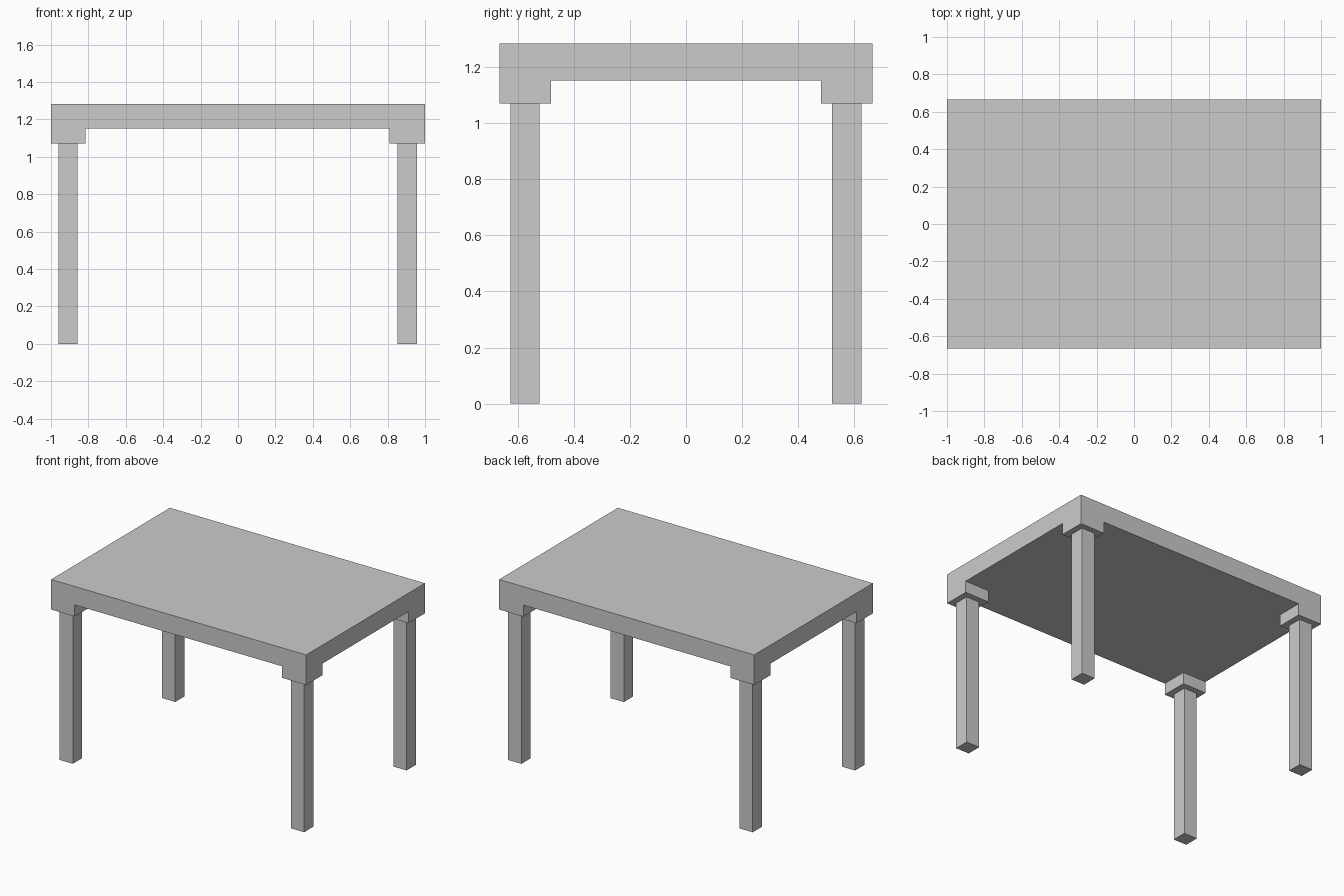
import bpy, bmesh
from mathutils import Vector

if "Cube" in bpy.data.objects:
    bpy.data.objects.remove(bpy.data.objects["Cube"])

X, Y = 1.0, 0.665                       # half size of the top
Z_BLOCK, Z_SLAB, Z_TOP = 1.07, 1.152, 1.283


def finish(name, bm):
    bmesh.ops.recalc_face_normals(bm, faces=bm.faces)
    mesh = bpy.data.meshes.new(name)
    bm.to_mesh(mesh)
    bm.free()
    obj = bpy.data.objects.new(name, mesh)
    bpy.context.collection.objects.link(obj)
    return obj


def extrude(bm, faces, dz):
    new = bmesh.ops.extrude_face_region(bm, geom=faces)["geom"]
    verts = [v for v in new if isinstance(v, bmesh.types.BMVert)]
    bmesh.ops.translate(bm, verts=verts, vec=Vector((0, 0, dz)))
    bmesh.ops.delete(bm, geom=faces, context="FACES_ONLY")


# Table top: slab with a square block dropped from each corner
bm = bmesh.new()
xs, ys = (-X, -0.815, 0.81, X), (-Y, -0.481, 0.481, Y)
grid = [[bm.verts.new((x, y, Z_SLAB)) for y in ys] for x in xs]
cells = {(i, j): bm.faces.new((grid[i][j], grid[i + 1][j],
                               grid[i + 1][j + 1], grid[i][j + 1]))
         for i in range(3) for j in range(3)}
under = [f.copy() for f in cells.values()]
extrude(bm, list(cells.values()), Z_TOP - Z_SLAB)
bmesh.ops.remove_doubles(bm, verts=bm.verts, dist=1e-5)
bm.normal_update()
corners = [f for f in bm.faces
           if abs(f.calc_center_median().z - Z_SLAB) < 1e-4
           and abs(f.calc_center_median().x) > 0.85
           and abs(f.calc_center_median().y) > 0.5]
for face in corners:
    extrude(bm, [face], Z_BLOCK - Z_SLAB) if face.is_valid else None
bmesh.ops.recalc_face_normals(bm, faces=bm.faces)
bmesh.ops.dissolve_limit(bm, angle_limit=0.01, verts=bm.verts, edges=bm.edges)
finish("table_top", bm)

# Four square legs centred under the corner blocks
for side, x in (("left", -0.909), ("right", 0.905)):
    for end, y in (("front", -0.574), ("back", 0.573)):
        bm = bmesh.new()
        bmesh.ops.create_cube(bm, size=1)
        bmesh.ops.scale(bm, verts=bm.verts, vec=(0.104, 0.104, Z_BLOCK))
        leg = finish(f"{end}_{side}_leg", bm)
        leg.location = (x, y, Z_BLOCK / 2)
